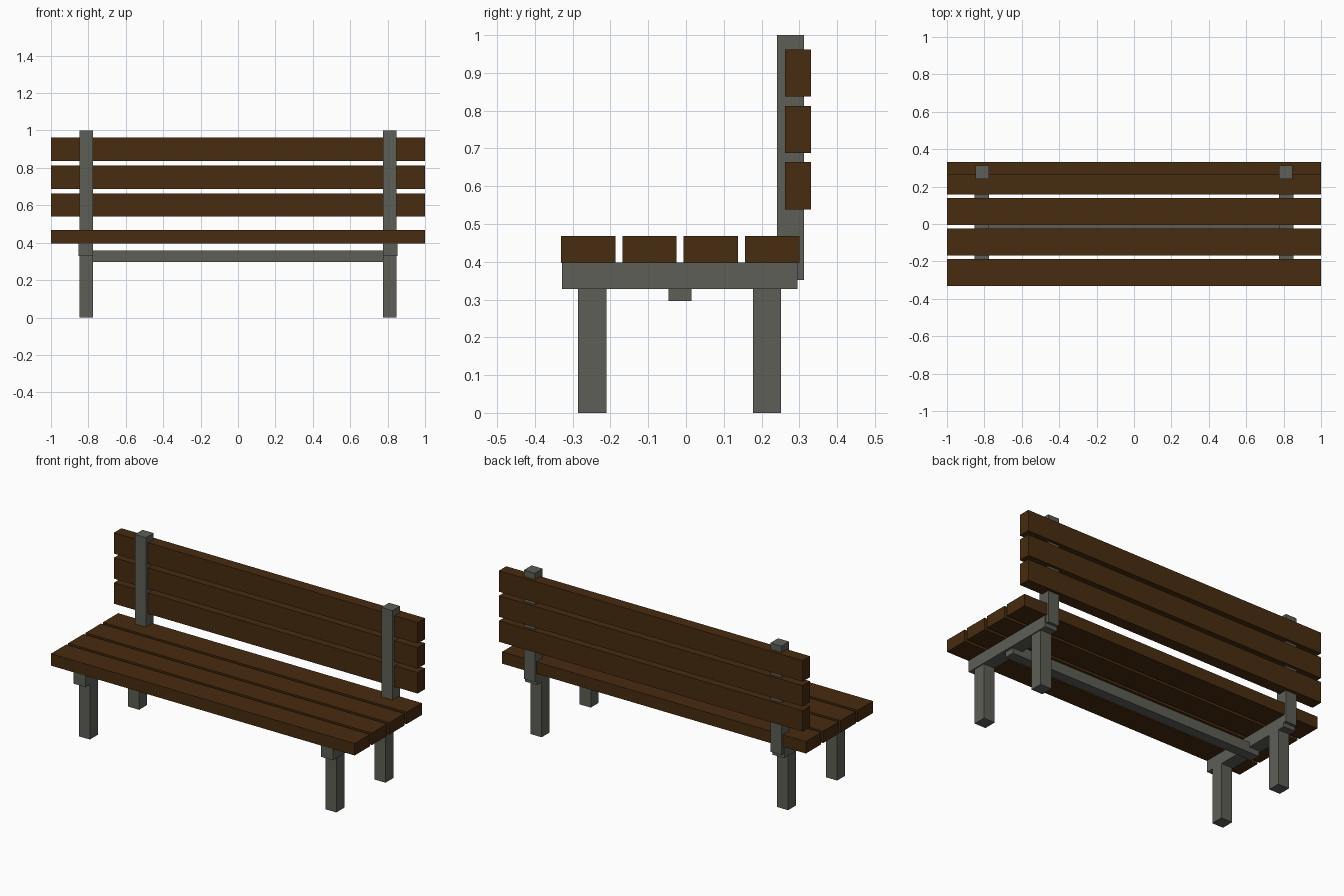
import bpy

if "Cube" in bpy.data.objects:
    bpy.data.objects.remove(bpy.data.objects["Cube"])


def material(name, color):
    m = bpy.data.materials.new(name)
    m.diffuse_color = (*color, 1.0)
    m.use_nodes = True
    m.node_tree.nodes["Principled BSDF"].inputs["Base Color"].default_value = m.diffuse_color
    return m


wood = material("dark brown wood", (0.065, 0.025, 0.005))
metal = material("grey metal", (0.112, 0.112, 0.095))


def box(name, x, y, z, mat):
    """Box from (min, max) ranges on each axis."""
    center = [(a + b) / 2 for a, b in (x, y, z)]
    bpy.ops.mesh.primitive_cube_add(size=1, location=center)
    ob = bpy.context.object
    ob.name = name
    ob.scale = [b - a for a, b in (x, y, z)]
    bpy.ops.object.transform_apply(location=False, rotation=False, scale=True)
    ob.data.materials.append(mat)
    return ob


# Seat slats
for i in range(4):
    y = -0.331 + i * 0.1625
    box(f"seat_slat_{i + 1}", (-1, 1), (y, y + 0.144), (0.397, 0.468), wood)

# Backrest slats
for i in range(3):
    z = 0.539 + i * 0.149
    box(f"back_slat_{i + 1}", (-1, 1), (0.262, 0.331), (z, z + 0.125), wood)

# Frame on both sides
for side, s in (("left", -1), ("right", 1)):
    leg_x = sorted((s * 0.775, s * 0.848))
    rail_x = sorted((s * 0.775, s * 0.854))
    box(f"front_leg_{side}", leg_x, (-0.286, -0.211), (0, 0.34), metal)
    box(f"back_leg_{side}", leg_x, (0.177, 0.251), (0, 0.34), metal)
    box(f"seat_rail_{side}", rail_x, (-0.328, 0.295), (0.328, 0.398), metal)
    box(f"back_post_{side}", leg_x, (0.241, 0.313), (0.352, 1.0), metal)

# Lengthwise stretcher under the seat
box("stretcher", (-0.84, 0.84), (-0.046, 0.015), (0.296, 0.357), metal)
